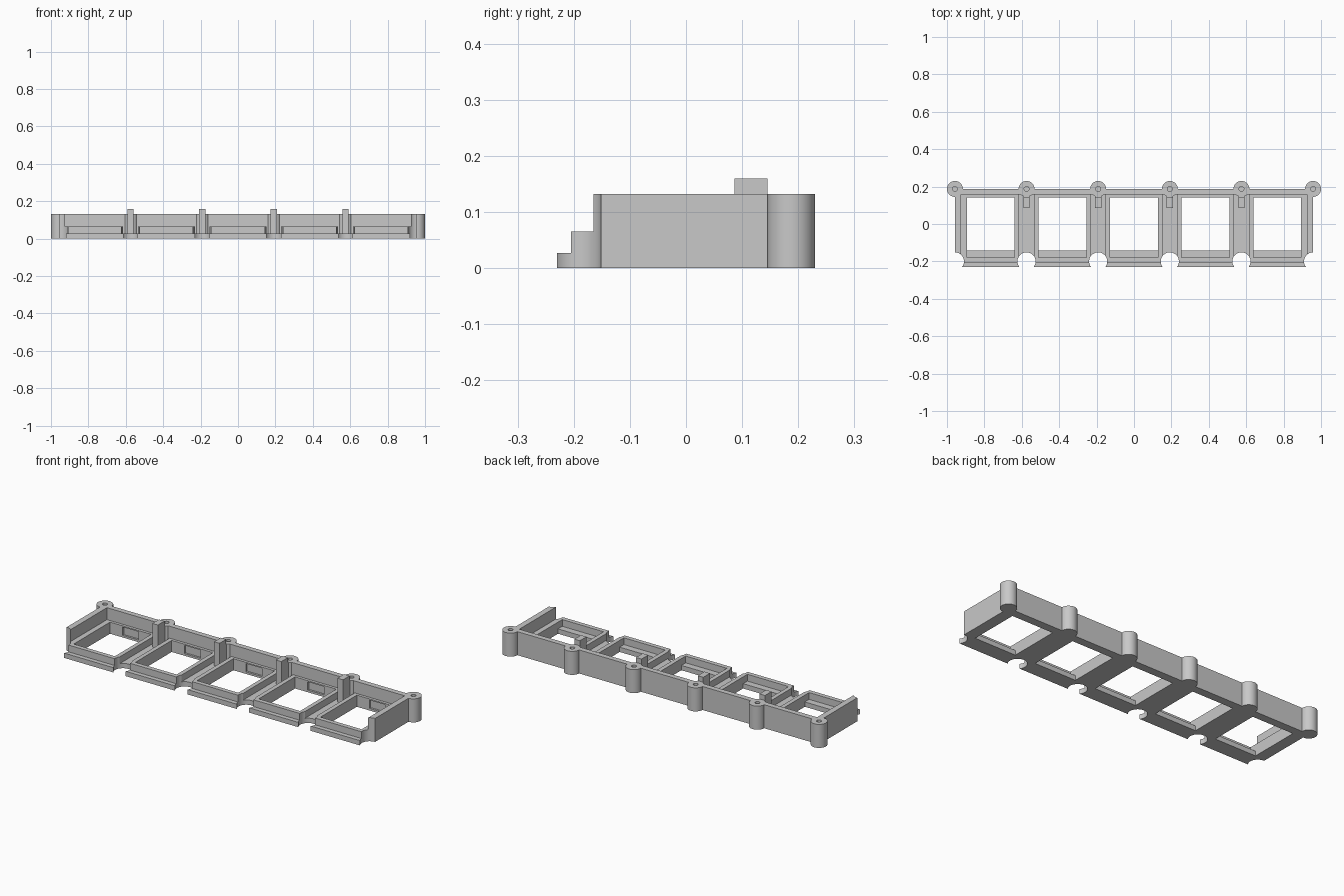
import bpy
import bmesh
import math

if "Cube" in bpy.data.objects:
    bpy.data.objects.remove(bpy.data.objects["Cube"])

PITCH = 0.383                       # spacing between bosses
BOSSES = [PITCH * (i - 2.5) for i in range(6)]
CELLS = [PITCH * (i - 2) for i in range(5)]
TOP, RIM, FLOOR = 0.132, 0.065, 0.027

grey = bpy.data.materials.new("plain grey")
grey.diffuse_color = (0.58, 0.58, 0.58, 1)
grey.use_nodes = True
grey.node_tree.nodes["Principled BSDF"].inputs["Base Color"].default_value = grey.diffuse_color


def make_object(name, bm):
    bmesh.ops.recalc_face_normals(bm, faces=bm.faces)
    mesh = bpy.data.meshes.new(name)
    bm.to_mesh(mesh)
    bm.free()
    mesh.materials.append(grey)
    ob = bpy.data.objects.new(name, mesh)
    bpy.context.collection.objects.link(ob)
    return ob


def block_body(name, boxes):
    """One closed mesh from boxes (solid, x0, x1, y0, y1, z0, z1); later boxes win."""
    boxes = [(b[0],) + tuple(round(v, 4) for v in b[1:]) for b in boxes]
    cuts = [sorted({v for b in boxes for v in b[1 + 2 * a:3 + 2 * a]}) for a in range(3)]
    size = [len(c) - 1 for c in cuts]
    filled = set()
    for i in range(size[0]):
        for j in range(size[1]):
            for k in range(size[2]):
                x, y, z = [(c[n] + c[n + 1]) / 2 for c, n in zip(cuts, (i, j, k))]
                state = False
                for s, x0, x1, y0, y1, z0, z1 in boxes:
                    if x0 < x < x1 and y0 < y < y1 and z0 < z < z1:
                        state = s
                if state:
                    filled.add((i, j, k))
    bm = bmesh.new()
    verts = {}

    def vert(key):
        if key not in verts:
            verts[key] = bm.verts.new([cuts[a][key[a]] for a in range(3)])
        return verts[key]

    for cell in filled:
        for a in range(3):
            for side in (0, 1):
                beside = list(cell)
                beside[a] += 2 * side - 1
                if tuple(beside) in filled:
                    continue
                ring = []
                for u, v in ((0, 0), (1, 0), (1, 1), (0, 1)):
                    key = list(cell)
                    key[a] += side
                    key[(a + 1) % 3] += u
                    key[(a + 2) % 3] += v
                    ring.append(vert(tuple(key)))
                bm.faces.new(ring if side else ring[::-1])
    return make_object(name, bm)


def cylinder_row(name, y, r, z0, z1, sides=48):
    """A row of upright cylinders, one at each boss position."""
    bm = bmesh.new()
    for x in BOSSES:
        low, high = [[bm.verts.new((x + r * math.cos(t), y + r * math.sin(t), z))
                      for t in (2 * math.pi * n / sides for n in range(sides))]
                     for z in (z0, z1)]
        bm.faces.new(low[::-1])
        bm.faces.new(high)
        for n in range(sides):
            m = (n + 1) % sides
            bm.faces.new((low[n], low[m], high[m], high[n]))
    return make_object(name, bm)


def combine(target, part, operation):
    mod = target.modifiers.new("combine", "BOOLEAN")
    mod.operation, mod.solver, mod.object = operation, "MANIFOLD", part
    bpy.context.view_layer.update()
    bpy.context.view_layer.objects.active = target
    bpy.ops.object.modifier_apply(modifier=mod.name)
    bpy.data.objects.remove(part, do_unlink=True)


# Floor plate, back wall and end walls
parts = [(True, -0.957, 0.957, -0.23, 0.188, 0, FLOOR),
         (True, -0.957, 0.957, 0.158, 0.188, 0, TOP),
         (True, -0.957, -0.924, -0.168, 0.188, 0, TOP),
         (True, 0.924, 0.957, -0.168, 0.188, 0, TOP)]

# Raised rim, opening, front ledge and rear pocket of each cell
for i, x in enumerate(CELLS):
    left = 0.158 if i == 0 else 0.152
    right = 0.158 if i == 4 else 0.152
    parts += [(True, x - left, x + right, -0.205, 0.158, 0, RIM),
              (False, x - 0.128, x + 0.128, -0.142, 0.142, 0, RIM),
              (False, x - 0.128, x + 0.128, -0.18, -0.142, FLOOR, RIM),
              (False, x - 0.05, x + 0.05, 0.142, 0.153, 0.012, 0.058)]

# Locating posts between the cells, webbed to the back wall
for x in BOSSES[1:-1]:
    parts += [(True, x - 0.017, x + 0.017, 0.086, 0.145, 0, 0.16),
              (True, x - 0.017, x + 0.017, 0.145, 0.158, 0, TOP)]

tray = block_body("tray_frame", parts)

# Round scoops along the front edge, then screw bosses with blind holes
combine(tray, cylinder_row("scoops", -0.2, 0.0485, -0.1, 0.3), "DIFFERENCE")
combine(tray, cylinder_row("bosses", 0.1875, 0.0425, 0, TOP), "UNION")
combine(tray, cylinder_row("screw_holes", 0.1875, 0.013, 0.04, 0.3, 24), "DIFFERENCE")

bpy.ops.object.select_all(action="DESELECT")
tray.select_set(True)
bpy.context.view_layer.objects.active = tray
bpy.ops.object.shade_smooth_by_angle(angle=0.5)
